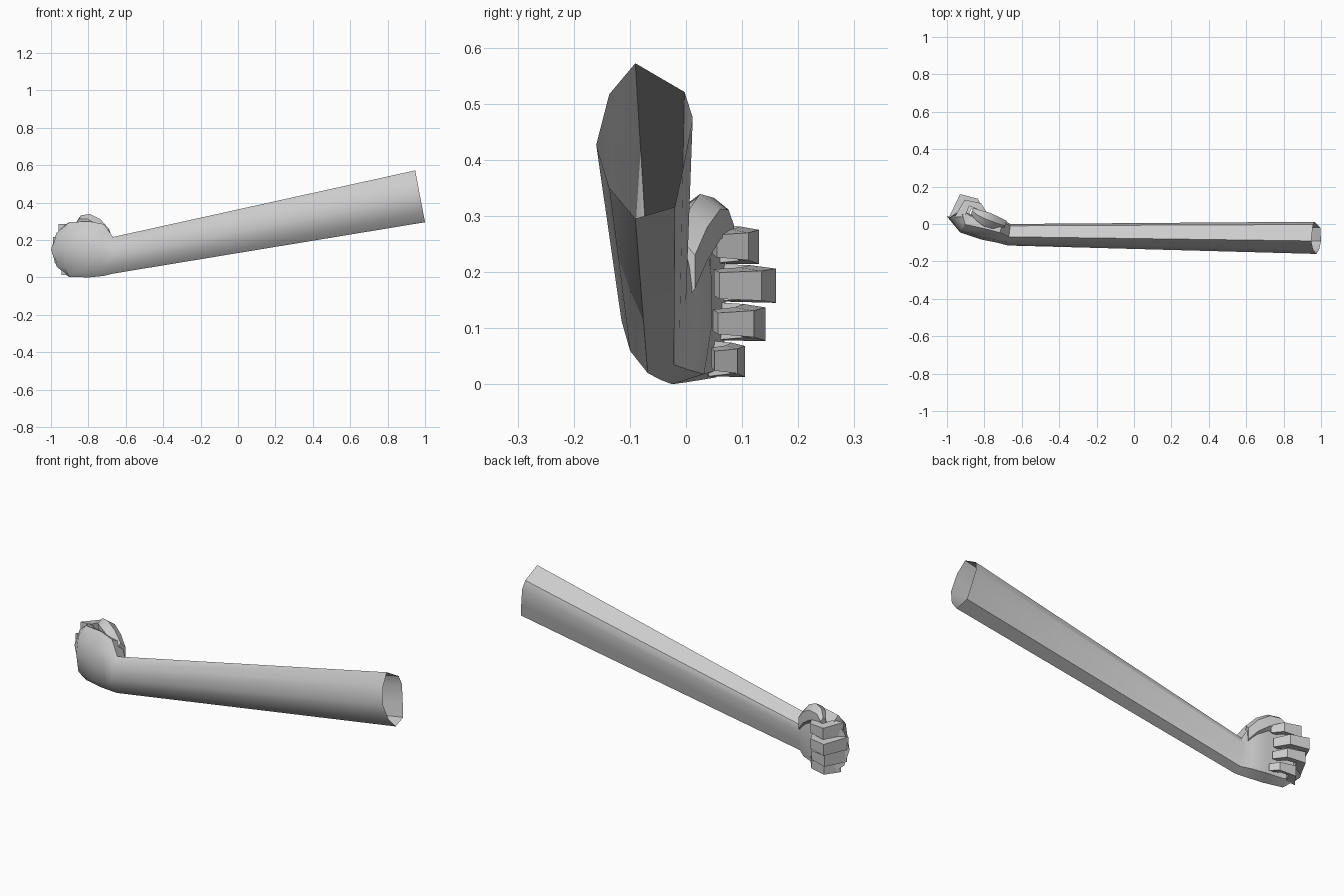
import bpy, math
from mathutils import Vector

if "Cube" in bpy.data.objects:
    bpy.data.objects.remove(bpy.data.objects["Cube"])


def loft(name, rings, cap_start=True, cap_end=True, angle=40):
    """Skin a list of equal-length vertex rings into one object."""
    n = len(rings[0])
    verts = [p for r in rings for p in r]
    faces = []
    for i in range(len(rings) - 1):
        for j in range(n):
            k = (j + 1) % n
            faces.append((i*n + j, i*n + k, (i+1)*n + k, (i+1)*n + j))
    if cap_start:
        faces.append(tuple(range(n))[::-1])
    if cap_end:
        faces.append(tuple(range(len(verts) - n, len(verts))))
    me = bpy.data.meshes.new(name)
    me.from_pydata(verts, [], faces)
    ob = bpy.data.objects.new(name, me)
    bpy.context.collection.objects.link(ob)
    bpy.ops.object.select_all(action='DESELECT')
    ob.select_set(True)
    bpy.context.view_layer.objects.active = ob
    bpy.ops.object.mode_set(mode='EDIT')
    bpy.ops.mesh.select_all(action='SELECT')
    bpy.ops.mesh.normals_make_consistent(inside=False)
    bpy.ops.object.mode_set(mode='OBJECT')
    bpy.ops.object.shade_smooth_by_angle(angle=math.radians(angle))
    return ob


# cross-section of the arm: u = outer (-1) to inner (+1), v = low to high
ARM = [(-.19, 1), (-.73, .6), (-1, -.05), (-.73, -.6), (-.19, -1),
       (.63, -.85), (.8, -.35), (1, .3), (.83, .63)]
HAND = [(-.1, 1), (-.8, .65), (-1, 0), (-.8, -.65), (-.1, -1),
        (.8, -.88), (1, -.35), (1, .3), (.85, .8)]


def section(profile, outer, inner, zlo, zhi, bulge=0.0):
    o, i = Vector(outer), Vector(inner)
    ring = []
    for u, v in profile:
        p = o.lerp(i, (u + 1) / 2)
        ring.append((p.x + bulge*v*abs(v) if bulge < 0 else p.x + bulge*v*v,
                     p.y, (zlo + zhi)/2 + v*(zhi - zlo)/2))
    return ring


# sleeve-like forearm, open at the shoulder end, running into the fist body
shoulder = section(ARM, (.97, -.16), (.97, .012), .295, .572)
shoulder = [(1.0 - (z - .295)*.19, y, z) for x, y, z in shoulder]
loft("arm_and_palm", [
    shoulder,
    section(ARM, (-.675, -.115), (-.66, 0), .02, .216),
    section(HAND, (-.73, -.1), (-.7, .02), .008, .285),
    section(HAND, (-.82, -.082), (-.77, .045), .0, .3),
    section(HAND, (-.93, -.045), (-.87, .05), .003, .295),
    section(HAND, (-1.0, .04), (-.94, .07), .012, .285, .055),
], cap_start=False)

# curled fingers: x shift, reach in y, z range at the knuckle, z range at the tip
FINGERS = {
    "index_finger":  (.03, .13, (.215, .285), (.232, .272)),
    "middle_finger": (.0, .16, (.148, .215), (.158, .205)),
    "ring_finger":   (.01, .142, (.078, .147), (.095, .133)),
    "little_finger": (.045, .105, (.014, .078), (.03, .065)),
}
for name, (dx, reach, zk, zt) in FINGERS.items():
    k = (reach - .04) / .12
    # outer and inner points along the curl, with z blend and slant
    path = [((-.99, .035), (-.935, .04), 0),
            ((-.93, .04 + .12*k), (-.905, .04 + .075*k), .3),
            ((-.835, .04 + .095*k), (-.86, .04 + .055*k), .7),
            ((-.795, .04 + .02*k), (-.83, .04 + .01*k), 1)]
    rings = []
    for (xo, yo), (xi, yi), t in path:
        lo = zk[0] + (zt[0] - zk[0])*t
        hi = zk[1] + (zt[1] - zk[1])*t
        xo, xi = xo + dx*(1 - .6*t), xi + dx*(1 - .6*t)
        s = -.006 * (1 if t else 0)
        rings.append([(xo, yo, lo + s), (xo, yo, hi + s), (xi, yi, hi), (xi, yi, lo)])
    loft(name, rings, angle=35)

# thumb folded over the top of the fist: centre, half width in y, half height
THUMB = [((-.69, -.01, .2), .03, .06), ((-.735, .005, .25), .038, .06),
         ((-.79, .025, .285), .042, .054), ((-.84, .05, .29), .03, .042),
         ((-.865, .07, .27), .018, .026)]
rings = []
for (x, y, z), a, b in THUMB:
    rings.append([(x + .4*a*math.cos(t), y + a*math.cos(t), z + b*math.sin(t))
                  for t in (math.pi/2 + math.tau*j/6 for j in range(6))])
loft("thumb", rings)
